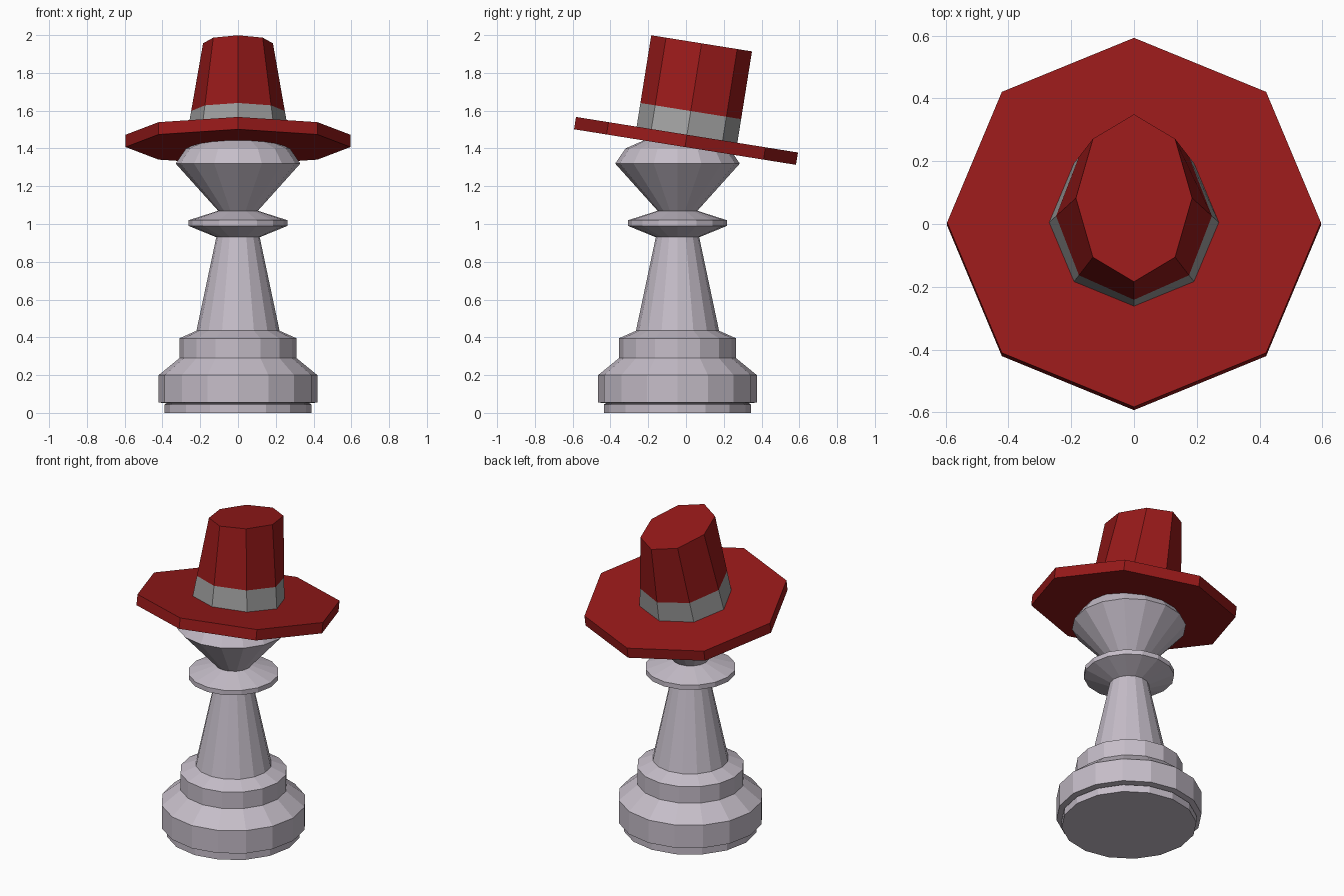
import bpy, bmesh, math

if "Cube" in bpy.data.objects:
    bpy.data.objects.remove(bpy.data.objects["Cube"])


def material(name, rgb):
    m = bpy.data.materials.new(name)
    m.diffuse_color = (*rgb, 1)
    m.use_nodes = True
    m.node_tree.nodes["Principled BSDF"].inputs["Base Color"].default_value = m.diffuse_color
    return m


def loft(name, rings, sides, mat):
    """Skin a stack of elliptical rings (rx, ry, z) and cap both ends."""
    bm = bmesh.new()
    loops = []
    for rx, ry, z in rings:
        angles = [2 * math.pi * i / sides for i in range(sides)]
        loops.append([bm.verts.new((rx * math.cos(a), ry * math.sin(a), z)) for a in angles])
    for low, high in zip(loops, loops[1:]):
        for i in range(sides):
            j = (i + 1) % sides
            bm.faces.new((low[i], low[j], high[j], high[i]))
    bm.faces.new(loops[0][::-1])
    bm.faces.new(loops[-1])
    bmesh.ops.recalc_face_normals(bm, faces=bm.faces)
    mesh = bpy.data.meshes.new(name)
    bm.to_mesh(mesh)
    bm.free()
    mesh.materials.append(mat)
    obj = bpy.data.objects.new(name, mesh)
    bpy.context.collection.objects.link(obj)
    return obj


stone = material("stone", (0.56, 0.51, 0.58))
red = material("red_felt", (0.31, 0.01, 0.01))
grey = material("grey_ribbon", (0.35, 0.35, 0.35))

# Turned chess piece: foot, stepped base, shaft, collar, flared head
profile = [(0.39, 0), (0.39, 0.045), (0.375, 0.05), (0.42, 0.055), (0.42, 0.2),
           (0.31, 0.29), (0.31, 0.395), (0.22, 0.435), (0.115, 0.93),
           (0.262, 0.99), (0.262, 1.02), (0.105, 1.07), (0.33, 1.32),
           (0.275, 1.40), (0.15, 1.455)]
body = loft("chess_piece_body", [(r, r, z) for r, z in profile], 16, stone)
body.location.y = -0.045

# Hat: octagonal brim, ribbon and crown that narrows sideways only
hat = [
    loft("hat_brim", [(0.595, 0.595, -0.033), (0.595, 0.595, 0.033)], 8, red),
    loft("hat_ribbon", [(0.27, 0.27, 0.033), (0.248, 0.27, 0.16)], 8, grey),
    loft("hat_crown", [(0.248, 0.27, 0.16), (0.185, 0.27, 0.523)], 8, red),
]
for part in hat:
    part.location = (0, 0, 1.44)
    part.rotation_euler.x = math.radians(-9.1)
